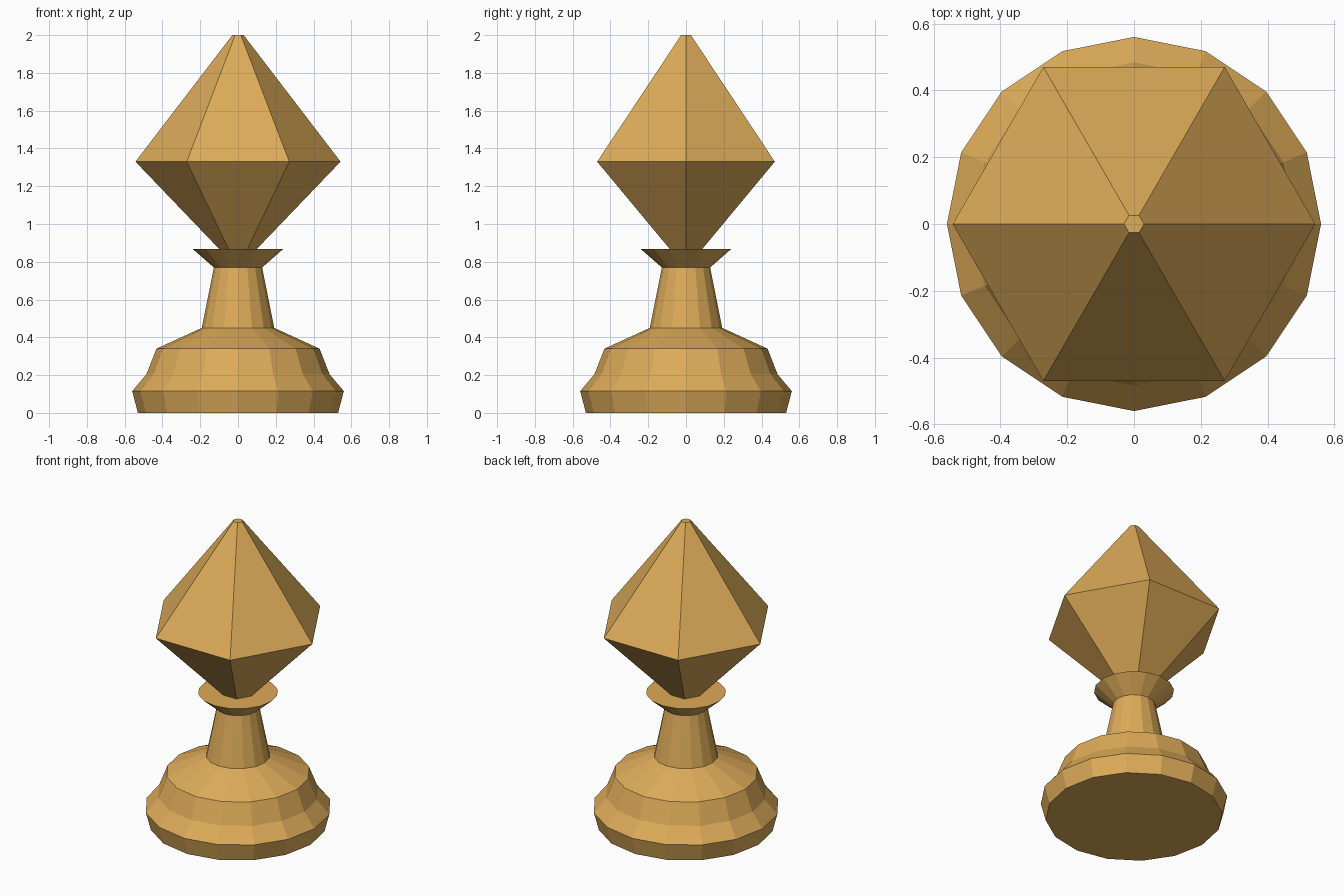
import bpy, bmesh
from math import cos, sin, tau

cube = bpy.data.objects.get("Cube")
if cube:
    bpy.data.objects.remove(cube, do_unlink=True)

# Warm brass colour shared by both parts
BRASS = (0.73, 0.41, 0.10, 1.0)
brass = bpy.data.materials.new("warm brass")
brass.use_nodes = True
brass.diffuse_color = BRASS
brass.node_tree.nodes["Principled BSDF"].inputs["Base Color"].default_value = BRASS


def turned(name, profile, sides):
    """Closed, flat-faced solid from (radius, height) rings, bottom to top."""
    bm = bmesh.new()
    rings = [[bm.verts.new((r * cos(tau * i / sides), r * sin(tau * i / sides), z))
              for i in range(sides)] for r, z in profile]
    for low, high in zip(rings, rings[1:]):
        for i in range(sides):
            j = (i + 1) % sides
            bm.faces.new((low[i], low[j], high[j], high[i]))
    bm.faces.new(rings[0][::-1])
    bm.faces.new(rings[-1])
    mesh = bpy.data.meshes.new(name)
    bm.to_mesh(mesh)
    bm.free()
    mesh.materials.append(brass)
    obj = bpy.data.objects.new(name, mesh)
    bpy.context.collection.objects.link(obj)
    return obj


# Stepped foot, tapering neck and flared collar
turned("pedestal", [(0.53, 0), (0.56, 0.115), (0.484, 0.206), (0.432, 0.34),
                    (0.192, 0.45), (0.128, 0.77), (0.24, 0.868)], 16)

# Six-sided faceted finial with a tiny flat tip
turned("faceted_finial", [(0.098, 0.866), (0.543, 1.33), (0.03, 2.0)], 6)
